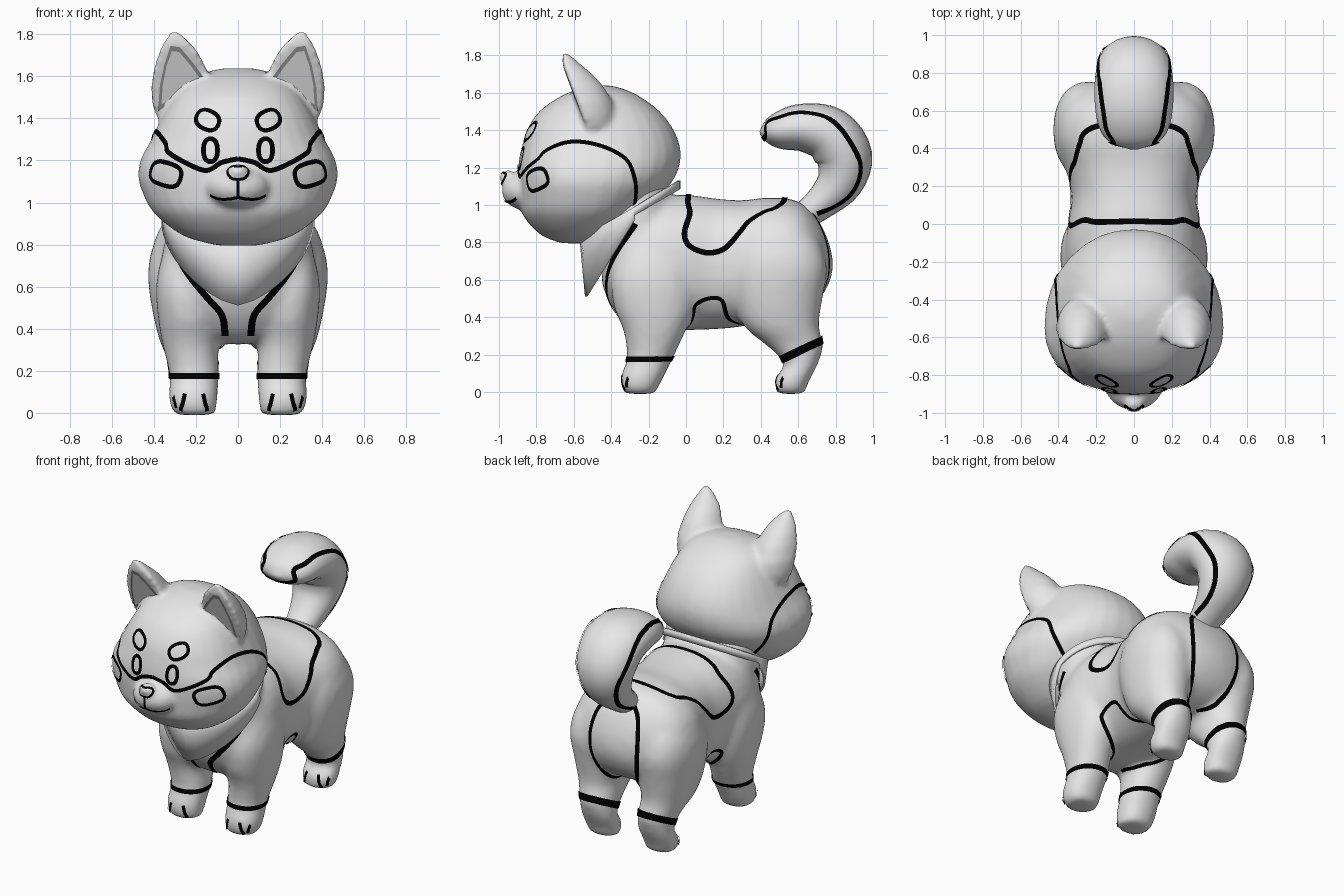
import bpy, bmesh, math
from mathutils import Vector
from mathutils.bvhtree import BVHTree

if "Cube" in bpy.data.objects:
    bpy.data.objects.remove(bpy.data.objects["Cube"])


def material(name, v):
    m = bpy.data.materials.new(name)
    m.diffuse_color = (v, v, v, 1)
    m.use_nodes = True
    m.node_tree.nodes["Principled BSDF"].inputs["Base Color"].default_value = m.diffuse_color
    return m


FUR = material("light_grey", 0.8)
BLACK = material("black", 0.0)
RIM = material("dark_grey", 0.3)


def make(name, verts, faces, mat):
    me = bpy.data.meshes.new(name)
    me.from_pydata([tuple(v) for v in verts], [], faces)
    me.materials.append(mat)
    me.shade_smooth()
    ob = bpy.data.objects.new(name, me)
    bpy.context.collection.objects.link(ob)
    return ob


def catmull(pts, sub, closed=False):
    n, out = len(pts), []
    for i in range(n if closed else n - 1):
        g = (lambda k: pts[k % n]) if closed else (lambda k: pts[max(0, min(n - 1, k))])
        a, b, c, d = g(i - 1), g(i), g(i + 1), g(i + 2)
        for s in range(sub):
            t = s / sub
            out.append((b * 2 + (c - a) * t + (a * 2 - b * 5 + c * 4 - d) * t * t
                        + (b * 3 - a - c * 3 + d) * t ** 3) * 0.5)
    return out if closed else out + [pts[-1].copy()]


def fair(rows):
    """Smoothly fill in between the given slices."""
    return catmull([Vector(r) for r in rows], 3)


def loft(rings, shell):
    """Append a capped loft through equal rings to shell = (verts, faces)."""
    verts, faces = shell
    o, n = len(verts), len(rings[0])
    for r in rings:
        verts.extend(r)
    for i in range(len(rings) - 1):
        for j in range(n):
            k = (j + 1) % n
            a, b = o + i * n, o + (i + 1) * n
            faces.append((a + j, a + k, b + k, b + j))
    faces.append(tuple(o + j for j in reversed(range(n))))
    faces.append(tuple(o + (len(rings) - 1) * n + j for j in range(n)))


def ring(h, u0, u1, v0, v1, axis="z", vc=None, p=2.2, n=32):
    """Rounded slice; vc places the widest point between v0 and v1."""
    vc = (v0 + v1) / 2 if vc is None else vc
    out = []
    for j in range(n):
        t = math.tau * j / n
        c, s = math.cos(t), math.sin(t)
        u = (u0 + u1) / 2 + (u1 - u0) / 2 * math.copysign(abs(c) ** (2 / p), c)
        v = vc + (v1 - vc if s > 0 else vc - v0) * math.copysign(abs(s) ** (2 / p), s)
        out.append(Vector((u, v, h)) if axis == "z" else Vector((u, h, v)))
    return out


def ball(c, r, shell):
    rings = []
    for i in range(1, 16):
        a = math.pi * i / 16
        w = math.sin(a)
        rings.append(ring(c[2] - r[2] * math.cos(a), c[0] - r[0] * w, c[0] + r[0] * w,
                          c[1] - r[1] * w, c[1] + r[1] * w, p=2))
    loft(rings, shell)


def fuse(name, shell, voxel, steps):
    """Blend overlapping shells into one smooth skin."""
    ob = make(name, *shell, FUR)
    bm = bmesh.new()
    bm.from_mesh(ob.data)
    bmesh.ops.recalc_face_normals(bm, faces=bm.faces)
    bm.to_mesh(ob.data)
    bm.free()
    m = ob.modifiers.new("skin", 'REMESH')
    m.mode, m.voxel_size = 'VOXEL', voxel
    s = ob.modifiers.new("soften", 'SMOOTH')
    s.factor, s.iterations = 0.5, steps
    dg = bpy.context.evaluated_depsgraph_get()
    me = bpy.data.meshes.new_from_object(ob.evaluated_get(dg))
    ob.modifiers.clear()
    ob.data = me
    me.materials.clear()
    me.materials.append(FUR)
    me.shade_smooth()
    return ob


# body: torso, neck and four legs
body = ([], [])
loft([ring(y, -w, w, a, b, "y", p=2.3) for y, w, a, b in fair([
    (-.45, .12, .58, .84), (-.40, .25, .46, .93), (-.30, .335, .35, 1.0), (-.15, .365, .325, 1.04),
    (0, .35, .33, 1.055), (.15, .33, .335, 1.035), (.3, .365, .35, 1.025), (.45, .41, .39, 1.04),
    (.6, .39, .42, 1.02), (.7, .30, .48, .93), (.76, .18, .57, .81), (.785, .05, .65, .71)])], body)
loft([ring(z, -w, w, a, b) for z, w, a, b in [
    (.7, .28, -.44, 0), (.82, .32, -.48, -.03), (.95, .32, -.5, -.06), (1.1, .3, -.45, -.1)]], body)
FRONT = [(-.01, .11, .30, -.33, -.165), (.04, .10, .325, -.35, -.14), (.1, .095, .33, -.345, -.11),
         (.18, .09, .325, -.315, -.07), (.33, .095, .36, -.335, 0), (.45, .08, .38, -.385, .05),
         (.6, .1, .39, -.40, .05), (.75, .1, .36, -.36, .03), (.9, .12, .3, -.3, -.02)]
HIND = [(-.01, .11, .30, .485, .635), (.04, .10, .325, .475, .65), (.09, .095, .33, .485, .675),
        (.15, .095, .325, .53, .705), (.25, .095, .335, .43, .735), (.35, .09, .375, .31, .71),
        (.5, .06, .41, .25, .73), (.66, .06, .428, .24, .755), (.8, .08, .40, .28, .715),
        (.92, .12, .3, .35, .64)]
for legs in (FRONT, HIND):
    for s in (1, -1):
        loft([ring(z, s * a, s * b, c, d) for z, a, b, c, d in fair(legs)], body)
body_ob = fuse("body", body, .022, 8)

# head with muzzle, nose and ears
head = ([], [])
loft([ring(z, -w, w, a, b, vc=c) for z, w, a, b, c in fair([
    (.795, .08, -.66, -.54, -.6), (.81, .16, -.71, -.48, -.6), (.85, .275, -.79, -.39, -.58),
    (.95, .4, -.875, -.25, -.56), (1.05, .455, -.89, -.14, -.55), (1.13, .475, -.895, -.07, -.55),
    (1.21, .46, -.895, -.035, -.55), (1.3, .412, -.88, -.03, -.53), (1.4, .365, -.85, -.065, -.52),
    (1.5, .31, -.785, -.14, -.5), (1.575, .25, -.68, -.24, -.47), (1.615, .17, -.59, -.32, -.45),
    (1.638, .07, -.5, -.4, -.45)])], head)
ball((0, -.85, 1.075), (.155, .135, .105), head)
ball((0, -.95, 1.145), (.052, .048, .04), head)


def ear_front(z):
    return max(-.545 - .37 * (z - 1.435), -.66)


EAR = [(1.36, .16, .35, -.40), (1.42, .12, .395, -.38), (1.48, .10, .412, -.375),
       (1.55, .115, .416, -.39), (1.64, .15, .40, -.445), (1.70, .18, .382, -.50),
       (1.75, .215, .36, -.56), (1.785, .25, .34, -.60), (1.81, .28, .325, -.63)]
for s in (1, -1):
    rings = []
    for z, x0, x1, yb in EAR:
        f = ear_front(z)
        r = []
        for j in range(24):
            t = math.tau * j / 24
            k = math.sin(t)
            y = f + .008 + (.008 * k if k < 0 else (yb - f - .008) * k)
            r.append(Vector((s * ((x0 + x1) / 2 + (x1 - x0) / 2 * math.cos(t)), y, z)))
        rings.append(r)
    loft(rings, head)
head_ob = fuse("head", head, .016, 6)

# framed inner ear panels
PANEL = [Vector(p) for p in [(.32, 1.745), (.276, 1.738), (.21, 1.66), (.157, 1.586),
                             (.27, 1.51), (.38, 1.433), (.372, 1.55), (.35, 1.657)]]
mid = sum(PANEL, Vector((0, 0))) / len(PANEL)
for s, side in ((1, "left"), (-1, "right")):
    for name, k, off, mat in (("rim", 1, .003, RIM), ("inner", .82, .007, FUR)):
        pts = [mid + (p - mid) * k for p in PANEL]
        order = range(len(pts)) if s < 0 else reversed(range(len(pts)))
        make(f"{side}_ear_{name}", [(s * p.x, ear_front(p.y) - off, p.y) for p in pts],
             [tuple(order)], mat)

# curled tail: (y, z, radius, half width)
path = catmull([Vector(p) for p in [
    (.60, .92, .07, .09), (.72, 1.01, .09, .115), (.82, 1.12, .125, .155), (.845, 1.255, .152, .19),
    (.765, 1.375, .15, .207), (.63, 1.413, .13, .207), (.51, 1.40, .105, .185),
    (.435, 1.39, .065, .13), (.395, 1.385, .01, .02)]], 4)
rings = []
for i, q in enumerate(path):
    d = path[min(i + 1, len(path) - 1)] - path[max(i - 1, 0)]
    d = Vector((d[0], d[1])).normalized()
    rings.append([Vector((q[3] * math.cos(t), q[0] + d.y * q[2] * math.sin(t),
                          q[1] - d.x * q[2] * math.sin(t)))
                  for t in (math.tau * j / 24 for j in range(24))])
shell = ([], [])
loft(rings, shell)
tail_ob = make("tail", *shell, FUR)

# bandana: tilted collar with a pointed front flap
verts, faces, N = [], [], 64
for i in range(N):
    a = math.tau * i / N - math.pi
    top = Vector((.352 * math.sin(a), -.30 - .27 * math.cos(a), .975 - .155 * math.cos(a)))
    u = abs(a) / (math.pi / 2)
    if u <= 1:
        x = math.copysign(.365 * math.sin(abs(a)) ** .66, a)
        low = Vector((x, -.54 + .265 * u, .51 + .41 * u))
    else:
        low = top - Vector((0, 0, .045))
    verts += [top, (top + low) / 2, low]
for i in range(N):
    j = (i + 1) % N
    for k in (0, 1):
        faces.append((i * 3 + k, i * 3 + k + 1, j * 3 + k + 1, j * 3 + k))
scarf = make("bandana", verts, faces, FUR)
scarf.modifiers.new("cloth", 'SOLIDIFY').thickness = .014


# painted lines: thin ribbons laid on a surface
class Lines:
    def __init__(self, ob):
        self.bvh = BVHTree.FromPolygons([v.co for v in ob.data.vertices],
                                        [p.vertices[:] for p in ob.data.polygons])
        self.verts, self.faces = [], []

    def cast(self, origin, way, near):
        hit = self.bvh.ray_cast(Vector(origin), Vector(way))[0]
        return hit or self.bvh.find_nearest(Vector(near))[0]

    def front(self, pts, y=-2):
        return [self.cast((x, y, z), (0, 1, 0), (x, max(y, -.75), z)) for x, z in pts]

    def side(self, pts):
        return [self.cast((2, y, z), (-1, 0, 0), (.25, y, z)) for y, z in pts]

    def oval(self, x, z, rx, rz, tilt, width, p=2.0):
        pts = []
        for i in range(16):
            t = math.tau * i / 16
            u = rx * math.copysign(abs(math.cos(t)) ** (2 / p), math.cos(t))
            v = rz * math.copysign(abs(math.sin(t)) ** (2 / p), math.sin(t))
            pts.append((x + u * math.cos(tilt) - v * math.sin(tilt),
                        z + u * math.sin(tilt) + v * math.cos(tilt)))
        self.draw(self.front(pts), width, True)

    def draw(self, guide, width, closed=False):
        pts = catmull([Vector(g) for g in guide], 2 if len(guide) > 15 else 6, closed)
        hits = [self.bvh.find_nearest(p)[:2] for p in pts]
        n = len(hits)
        for s in (1, -1):
            o = len(self.verts)
            for i, (p, nor) in enumerate(hits):
                a, b = (i - 1, (i + 1) % n) if closed else (max(i - 1, 0), min(i + 1, n - 1))
                w = nor.cross(hits[b][0] - hits[a][0]).normalized() * width / 2
                for q in (p - w + nor * .006, p + w + nor * .006):
                    self.verts.append((s * q.x, q.y, q.z))
            for i in range(n if closed else n - 1):
                a, b = o + 2 * i, o + 2 * ((i + 1) % n)
                f = (a, b, b + 1, a + 1)
                self.faces.append(f if s > 0 else f[::-1])


# face lines
f = Lines(head_ob)
f.draw(f.front([(0, 1.207), (.076, 1.19), (.148, 1.152), (.25, 1.19), (.33, 1.24)])
       + f.side([(-.75, 1.285), (-.62, 1.335), (-.46, 1.315), (-.325, 1.245), (-.277, 1.14),
                 (-.28, 1.0)]), .024)
f.oval(.13, 1.248, .033, .054, 0, .023, 2.3)
f.oval(.143, 1.39, .055, .044, .45, .021, 2.4)
f.oval(.34, 1.135, .072, .053, .3, .022, 2.9)
f.draw(f.front([(0, 1.166), (.036, 1.164), (.046, 1.145), (.03, 1.117), (0, 1.112)]), .015)
f.draw(f.front([(0, 1.112), (0, 1.07), (0, 1.03)]), .016)
f.draw(f.front([(0, 1.028), (.045, 1.02), (.09, 1.021), (.128, 1.037)]), .018)
make("face_markings", f.verts, f.faces, BLACK)

# body lines: chest, saddle, belly, rump, leg bands, toes
b = Lines(body_ob)
b.draw(b.front([(.06, .37), (.076, .467), (.15, .555), (.22, .64)])
       + b.side([(-.37, .74), (-.27, .90)]), .034)
b.draw([(0, .015, 1.05), (.1, .012, 1.045), (.2, .01, 1.0), (.26, .02, .95), (.32, -.01, .845),
        (.345, .02, .78), (.345, .117, .745), (.34, .21, .77), (.33, .29, .855), (.315, .335, .915),
        (.27, .42, .935), (.25, .48, .96), (.18, .52, 1.01), (0, .53, 1.04)], .03)
b.draw([(.08, -.2, .34), (.1, -.12, .33), (.2, 0, .36), (.3, .05, .45), (.33, .12, .485),
        (.32, .19, .475), (.2, .24, .38), (.08, .4, .38)], .024)
b.draw([b.cast((x, 2, z), (0, -1, 0), (x, .65, z)) for x, z in [
    (.07, .97), (.14, .9), (.17, .78), (.17, .65), (.145, .52), (.1, .42)]]
    + [Vector((.04, .54, .40))], .028)
for cy, cz, ry, tilt, w in ((-.19, .175, .13, 0, .03), (.625, .228, .115, .105, .045)):
    b.draw([(.21 + .125 * math.cos(t), cy + ry * math.sin(t), cz + tilt * .5 * math.sin(t))
            for t in (math.tau * i / 20 for i in range(20))], w, True)
for start, toe in ((-2, -.33), (.3, .50)):
    for x0, x1 in ((.15, .168), (.27, .25)):
        b.draw(b.front([(x0, .012), ((x0 + x1) / 2, .05), (x1, .09)], start), .021)
    b.draw([(.31, toe, .015), (.315, toe, .045), (.32, toe + .01, .08)], .02)
make("body_markings", b.verts, b.faces, BLACK)

# tail stripe, wrapping under the tip
t = Lines(tail_ob)
t.draw([(0, .41, 1.35), (.07, .415, 1.355), (.12, .43, 1.38)]
       + t.side([(.44, 1.44), (.50, 1.465), (.61, 1.49), (.77, 1.455), (.885, 1.32),
                 (.93, 1.2), (.90, 1.09), (.82, 1.01), (.70, .955)]), .03)
make("tail_markings", t.verts, t.faces, BLACK)
